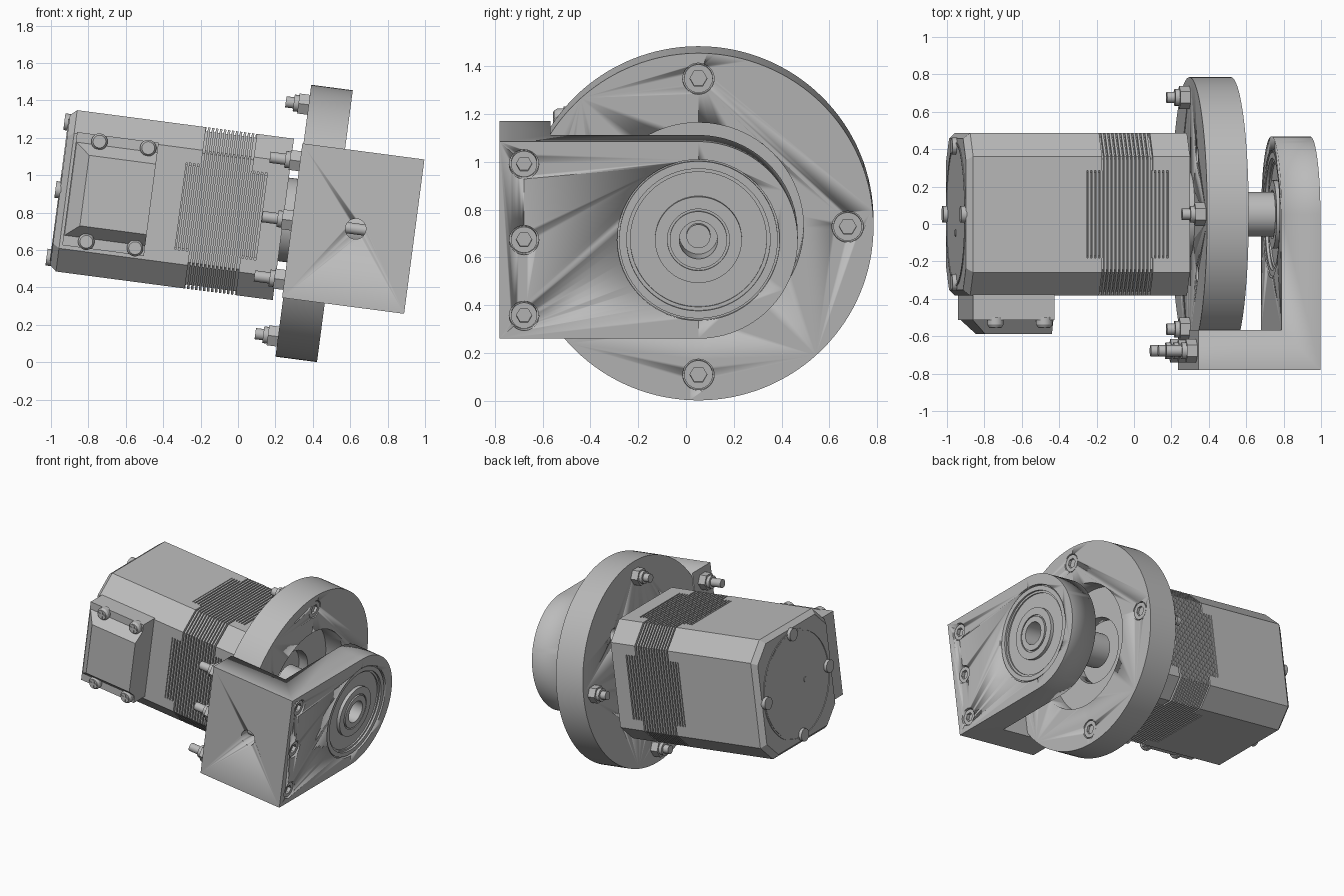
import bpy, bmesh
from math import sin, cos, pi, radians
from mathutils import Matrix

if "Cube" in bpy.data.objects:
    bpy.data.objects.remove(bpy.data.objects["Cube"])

# Single machined-metal colour
metal = bpy.data.materials.new("grey metal")
metal.use_nodes = True
grey = (0.5, 0.5, 0.5, 1)
metal.diffuse_color = grey
metal.node_tree.nodes["Principled BSDF"].inputs["Base Color"].default_value = grey

# The whole drive is tilted about y; parts are built with the shaft along local x
TILT = Matrix.Translation((0.407, 0.052, 0.7425)) @ Matrix.Rotation(radians(7.5), 4, 'Y')


def loft(bm, loops, closed=False):
    """Skin a row of equal-length point loops, capped unless closed."""
    rows = [[bm.verts.new(p) for p in loop] for loop in loops]
    n = len(rows[0])
    pairs = list(zip(rows, rows[1:])) + ([(rows[-1], rows[0])] if closed else [])
    for a, b in pairs:
        for i in range(n):
            j = (i + 1) % n
            bm.faces.new((a[i], a[j], b[j], b[i]))
    if not closed:
        bm.faces.new(rows[0])
        bm.faces.new(rows[-1])


def circle(r, y=0, z=0, n=64, phase=0):
    return [(y + r * cos(2 * pi * i / n + phase), z + r * sin(2 * pi * i / n + phase))
            for i in range(n)]


def prism(bm, pts, x0, x1):
    loft(bm, [[(x, y, z) for y, z in pts] for x in (x0, x1)])


def lathe(bm, profile, closed=False):
    loft(bm, [[(x, y, z) for y, z in circle(r)] for x, r in profile], closed)


def rect(a0, a1, b0, b1):
    return [(a0, b0), (a1, b0), (a1, b1), (a0, b1)]


def finish(bm, name):
    bmesh.ops.recalc_face_normals(bm, faces=bm.faces)
    me = bpy.data.meshes.new(name)
    bm.to_mesh(me)
    bm.free()
    ob = bpy.data.objects.new(name, me)
    bpy.context.collection.objects.link(ob)
    me.materials.append(metal)
    ob.matrix_world = TILT
    bpy.ops.object.select_all(action='DESELECT')
    ob.select_set(True)
    bpy.context.view_layer.objects.active = ob
    bpy.ops.object.shade_smooth_by_angle(angle=radians(25))
    return ob


def cut(ob, bm):
    """Subtract a set of separate solids from an object."""
    cutter = finish(bm, "cutter")
    mod = ob.modifiers.new("cut", 'BOOLEAN')
    mod.operation, mod.solver, mod.object = 'DIFFERENCE', 'EXACT', cutter
    bpy.context.view_layer.objects.active = ob
    bpy.ops.object.modifier_apply(modifier=mod.name)
    bpy.data.objects.remove(cutter)


W, C, S = 0.435, 0.31, 0.235      # motor half width, chamfer start, fin window half width
octagon = [(C, W), (W, C), (W, -C), (C, -W), (-C, -W), (-W, -C), (-W, C), (-C, W)]
cross = [(S, W), (S, S), (W, S), (W, -S), (S, -S), (S, -W),
         (-S, -W), (-S, -S), (-W, -S), (-W, S), (-S, S), (-S, W)]
corner = [(S, W), (C, W), (W, C), (W, S), (S, S)]
quads = [(1, 1), (1, -1), (-1, -1), (-1, 1)]


def scaled(pts, k):
    return [(y * k, z * k) for y, z in pts]


# Motor housings with corner lugs that frame the fin windows
bm = bmesh.new()
loft(bm, [[(x, y, z) for y, z in scaled(octagon, k)]
          for x, k in ((-1.37, 0.93), (-1.335, 1), (-0.72, 1))])
for sy, sz in quads:
    prism(bm, [(y * sy, z * sz) for y, z in corner], -0.72, -0.64)
finish(bm, "motor_rear_housing")
bm = bmesh.new()
prism(bm, octagon, -0.283, -0.166)
for sy, sz in quads:
    prism(bm, [(y * sy, z * sz) for y, z in corner], -0.366, -0.283)
finish(bm, "motor_front_housing")

# Lamination stack
bm = bmesh.new()
prism(bm, scaled(octagon, 0.95), -0.65, -0.36)
prism(bm, scaled(cross, 0.95), -0.73, -0.28)
count = 20
for i in range(count):
    x = -0.715 + i * 0.43 / count
    inner = -0.64 < x < -0.38
    prism(bm, octagon if inner else cross, x, x + 0.013)
finish(bm, "motor_laminations")

# Rear cover disc with its screws
bm = bmesh.new()
lathe(bm, [(-1.375, 0.375), (-1.375, 0.385), (-1.36, 0.385), (-1.36, 0.375)], True)
lathe(bm, [(-1.372, 0.37), (-1.36, 0.37)])
prism(bm, circle(0.018, -0.1, 0, 16), -1.376, -1.36)
finish(bm, "rear_cover")
bm = bmesh.new()
for y, z in ((0, 1), (1, 0), (0, -1), (-1, 0)):
    prism(bm, circle(0.045, y * 0.365, z * 0.365, 24), -1.395, -1.36)
finish(bm, "rear_screws")

# Terminal box on the motor's front side: base plus sloped lid
bm = bmesh.new()
zc = 0.014
for y0, y1, a, b in ((-0.43, -0.565, (-1.32, -0.88, 0.305), (-1.32, -0.88, 0.305)),
                     (-0.56, -0.64, (-1.32, -0.88, 0.255), (-1.24, -0.88, 0.19))):
    loft(bm, [[(x, y, z) for x, z in rect(p[0], p[1], zc - p[2], zc + p[2])]
              for y, p in ((y0, a), (y1, b))])
finish(bm, "terminal_box")

# Cross-head screws in the terminal box
bm = bmesh.new()
for x in (-1.195, -0.932):
    for z in (zc - 0.27, zc + 0.27):
        loft(bm, [[(x + u, y, z + v) for u, v in circle(r, n=24)]
                  for y, r in ((-0.55, 0.044), (-0.59, 0.044), (-0.605, 0.034))])
        for a, b in ((0.03, 0.008), (0.008, 0.03)):
            loft(bm, [[(x + u, y, z + v) for u, v in rect(-a, a, -b, b)]
                      for y in (-0.6, -0.609)])
finish(bm, "terminal_box_screws")

# Pilot boss and motor shaft
bm = bmesh.new()
prism(bm, circle(0.225), -0.2, -0.1)
prism(bm, circle(0.05), -0.2, 0.42)
finish(bm, "pilot_and_shaft")

# Round mounting flange: recess, shaft hole, motor screw holes, bolt seats
bolts = [(0, 0.625), (0.625, 0), (0, -0.625), (-0.615, 0)]
bm = bmesh.new()
prism(bm, circle(0.733, n=128), -0.112, 0.112)
flange = finish(bm, "mounting_flange")
bm = bmesh.new()
lathe(bm, [(-0.2, 0.23), (-0.03, 0.23), (-0.03, 0.44), (0.2, 0.44)])
for sy, sz in quads:
    prism(bm, circle(0.045, 0.315 * sy, 0.315 * sz, 24), -0.15, -0.032)
for y, z in bolts:
    prism(bm, circle(0.066, y, z, 32), 0.09, 0.2)
cut(flange, bm)

# Bearing bracket: round-ended block, notched to leave a foot and an arm
R = 0.416
bolt_z = (0.32, 0, -0.32)
arc = [(R * sin(pi * i / 48), -R * cos(pi * i / 48)) for i in range(49)]
bm = bmesh.new()
prism(bm, arc + [(-0.832, R), (-0.832, -R)], -0.118, 0.54)
bracket = finish(bm, "bearing_bracket")
bm = bmesh.new()
prism(bm, rect(-0.62, 0.6, -0.6, 0.6), -0.3, 0.33)
cut(bracket, bm)
bm = bmesh.new()
prism(bm, circle(0.34), 0.2, 0.7)
for z in bolt_z:
    prism(bm, circle(0.062, -0.73, z, 32), 0.48, 0.7)
loft(bm, [[(0.224 + u, y, v) for u, v in circle(0.055, n=32)] for y in (-0.9, -0.5)])
cut(bracket, bm)

# Ball bearing: outer race, shields, inner race, hollow sleeve
bm = bmesh.new()
for r0, r1, x0, x1 in ((0.30, 0.332, 0.335, 0.532), (0.285, 0.345, 0.35, 0.518),
                       (0.175, 0.292, 0.36, 0.508), (0.13, 0.182, 0.335, 0.532),
                       (0.11, 0.14, 0.345, 0.52)):
    lathe(bm, [(x0, r0), (x0, r1), (x1, r1), (x1, r0)], True)
finish(bm, "ball_bearing")
bm = bmesh.new()
lathe(bm, [(-0.05, 0.048), (-0.05, 0.12), (0.535, 0.12), (0.535, 0.08), (0.38, 0.08), (0.38, 0.048)], True)
finish(bm, "shaft_sleeve")


def bolt(bm, y, z, x_head, x_tip, nut_x, r):
    """Socket head at the front, hex nut with washer and a thread end behind."""
    # socket-head ring with a hexagonal opening
    ring = [circle(r, y, z, 24), circle(r * 0.55, y, z, 24)]
    hexa = [(y + (p - y) * k, z + (q - z) * k) for i, (p, q) in enumerate(circle(r * 0.6, y, z, 24))
            for k in [cos(pi / 6) / cos((i % 4) * pi / 12 - pi / 6)]]
    loft(bm, [[(x, p, q) for p, q in c] for x, c in
              ((x_head - 0.04, ring[0]), (x_head, ring[0]), (x_head, hexa), (x_head - 0.04, hexa))], True)
    prism(bm, circle(r * 0.9, y, z, 24), x_head - 0.06, x_head - 0.025)
    prism(bm, circle(0.03, y, z, 16), x_tip, x_head - 0.03)
    prism(bm, circle(0.062, y, z, 6), nut_x - 0.055, nut_x)
    prism(bm, circle(0.045, y, z, 20), nut_x - 0.08, nut_x)


# Flange bolts and bracket bolts
bm = bmesh.new()
for y, z in bolts:
    bolt(bm, y, z, 0.108, -0.235, -0.112, 0.06)
finish(bm, "flange_bolts")
bm = bmesh.new()
for z in bolt_z:
    bolt(bm, -0.73, z, 0.53, -0.28, -0.118, 0.055)
finish(bm, "bracket_bolts")
